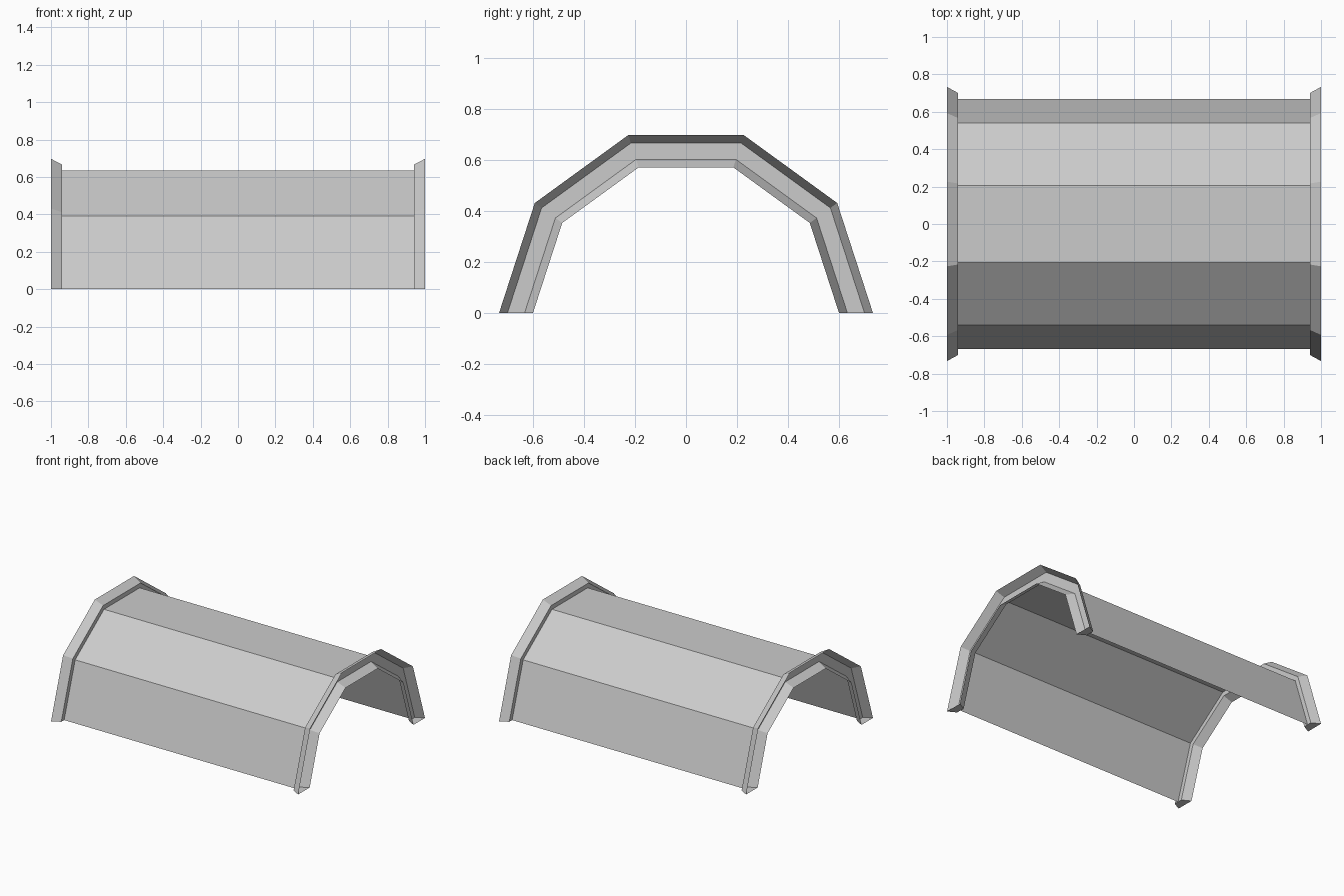
import bpy, bmesh
from math import cos, sin, pi

if "Cube" in bpy.data.objects:
    bpy.data.objects.remove(bpy.data.objects["Cube"])

SIDES = 5  # half of a ten-sided ring


def sweep(name, path, caps=False):
    """Sweep an open (x, radius) path around the half ring."""
    bm = bmesh.new()
    rows = [[bm.verts.new((x, r * cos(i * pi / SIDES), max(0, r * sin(i * pi / SIDES))))
             for x, r in path] for i in range(SIDES + 1)]
    for a, b in zip(rows, rows[1:]):
        for j in range(len(path) - 1):
            bm.faces.new((a[j], a[j + 1], b[j + 1], b[j]))
    if caps:
        bm.faces.new(rows[0])
        bm.faces.new(rows[-1])
    bmesh.ops.recalc_face_normals(bm, faces=bm.faces)
    # Outermost strip must point away from the arch axis
    bm.faces.ensure_lookup_table()
    f = bm.faces[0]
    if f.normal.y < 0:
        bmesh.ops.reverse_faces(bm, faces=bm.faces)
    mesh = bpy.data.meshes.new(name)
    bm.to_mesh(mesh)
    bm.free()
    obj = bpy.data.objects.new(name, mesh)
    bpy.context.collection.objects.link(obj)
    return obj


# Thin arched tunnel shell
sweep("arch_shell", [(-0.94, 0.667), (0.94, 0.667)])

# Flared end rims: channels open toward the outside, closed at the feet
for side, name in ((1, "right_rim"), (-1, "left_rim")):
    sweep(name, [(side, 0.733), (side * 0.94, 0.70),
                 (side * 0.94, 0.633), (side, 0.60)], caps=True)
